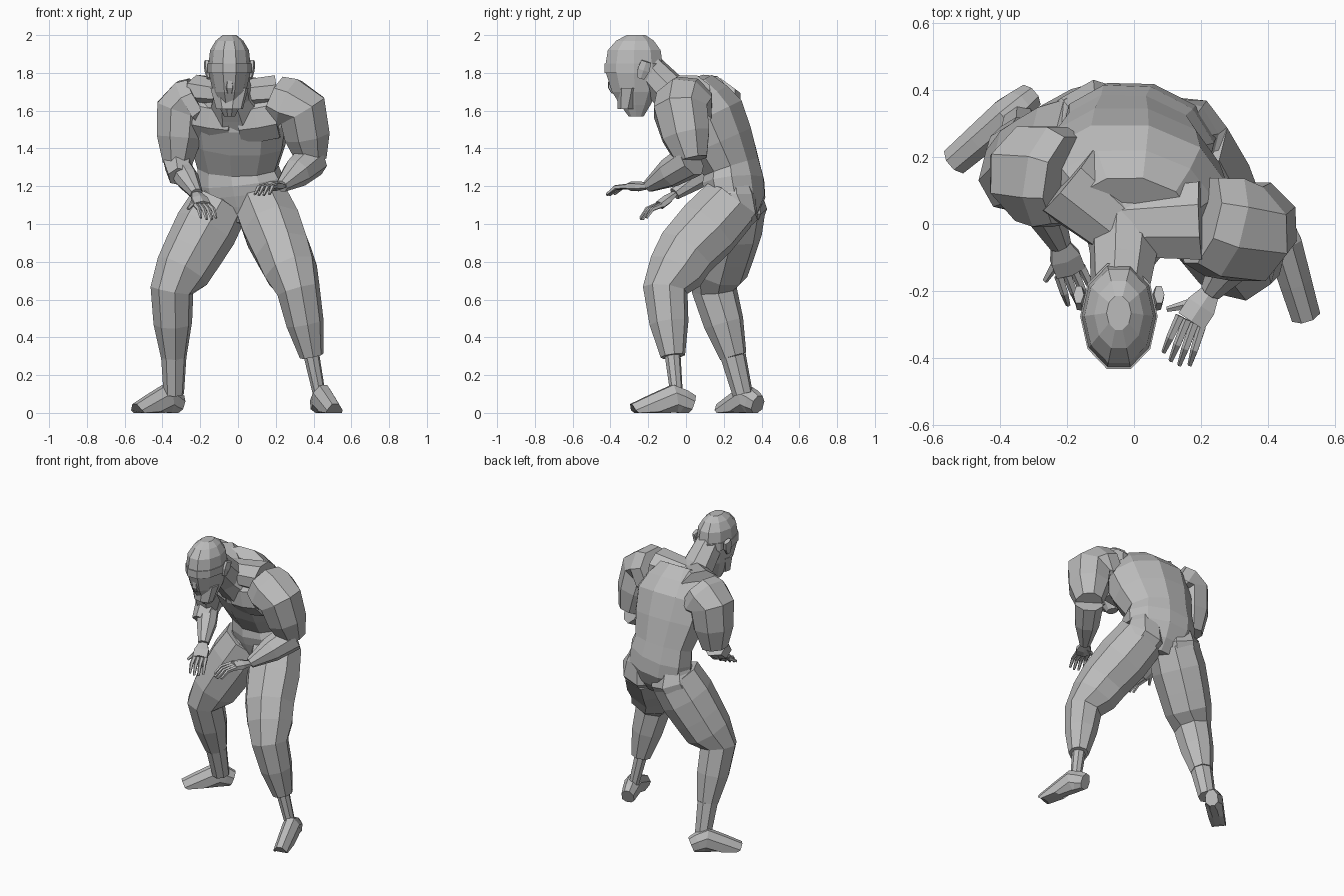
import bpy, bmesh, math
from mathutils import Vector

cube = bpy.data.objects.get("Cube")
if cube:
    bpy.data.objects.remove(cube, do_unlink=True)

UP = Vector((0, 0, 1))
FRONT_TO_BACK = Vector((0, 1, 0))
TWIST = Vector((1, -.25, 0))  # line from right hip to left hip

shade = (.5, .5, .5, 1)
grey = bpy.data.materials.new("plain grey")
grey.use_nodes = True
grey.diffuse_color = shade
grey.node_tree.nodes["Principled BSDF"].inputs["Base Color"].default_value = shade


def subdivide(joints, radii, swell, steps):
    """Put rings between the joints and let the flesh swell between them."""
    rings = []
    for i in range(len(joints) - 1):
        start, end = Vector(joints[i]), Vector(joints[i + 1])
        for step in range(steps):
            t = step / steps
            radius = radii[i] * (1 - t) + radii[i + 1] * t + swell * math.sin(math.pi * t)
            rings.append((start.lerp(end, t), radius))
    rings.append((Vector(joints[-1]), radii[-1]))
    return rings


def limb(name, joints, radii, across=TWIST, flat=1, swell=0, sides=8, steps=2,
         axis=None, on_floor=False):
    """Skin a faceted tube along the joints; flat scales its depth to its width."""
    bm = bmesh.new()
    path = subdivide(joints, radii, swell, steps)
    loops = []
    for i, (centre, radius) in enumerate(path):
        before, after = path[max(i - 1, 0)][0], path[min(i + 1, len(path) - 1)][0]
        along = (axis or after - before).normalized()
        wide = (across - along * across.dot(along)).normalized()
        deep = along.cross(wide) * flat
        loop = []
        for k in range(sides):
            angle = math.tau * (k + .5) / sides
            point = centre + (wide * math.cos(angle) + deep * math.sin(angle)) * radius * 1.05
            if on_floor:
                point.z = max(point.z, 0)
            loop.append(bm.verts.new(point))
        loops.append(loop)
    for low, high in zip(loops, loops[1:]):
        for k in range(sides):
            n = (k + 1) % sides
            bm.faces.new((low[k], low[n], high[n], high[k]))
    bm.faces.new(loops[0])
    bm.faces.new(loops[-1])
    bmesh.ops.recalc_face_normals(bm, faces=bm.faces)
    mesh = bpy.data.meshes.new(name)
    bm.to_mesh(mesh)
    bm.free()
    mesh.materials.append(grey)
    bpy.context.collection.objects.link(bpy.data.objects.new(name, mesh))


def hand(name, wrist, knuckles, tips):
    """Palm, four fanned and curled fingers, and a thumb."""
    across = (tips - wrist).cross(UP).normalized()
    if across.x < 0:
        across.negate()
    limb(name + "_palm", [wrist, knuckles], [.03, .05], across, flat=.5, swell=.01, sides=6)
    for i in range(4):
        spread = across * (i - 1.5) * .024
        start = knuckles + spread
        end = knuckles.lerp(tips, 1 - abs(i - 1.5) / 10) + spread * 1.2
        bend = start.lerp(end, .6) + UP * .02
        limb(f"{name}_finger_{i + 1}", [start, bend, end], [.014, .012, .007], across,
             sides=5, steps=1)
    root = wrist.lerp(knuckles, .3)
    limb(name + "_thumb", [root, knuckles - across * .08 - UP * .02], [.02, .008], across, sides=5)


def shoe(name, heel, toe):
    """Wedge-shaped shoe with a flat sole."""
    heel, toe = Vector(heel), Vector(toe)
    instep = heel.lerp(toe, .3) + UP * .05
    limb(name, [heel, instep, toe], [.04, .055, .045], (toe - heel).cross(UP).normalized(),
         flat=1.4, on_floor=True)


# Trunk, leaning forward with the left shoulder leading
limb("torso", [(.03, .24, 1), (.02, .26, 1.15), (0, .24, 1.3), (0, .12, 1.57), (0, .03, 1.73)],
     [.12, .22, .21, .27, .17], flat=.7, swell=.01, sides=10)
limb("neck", [(0, .05, 1.6), (-.03, -.08, 1.69), (-.04, -.2, 1.82)], [.16, .1, .085])

# Head, bowed over the chest
middle, depth = -.045, -.26
head_levels = [(1.57, .04), (1.63, .08), (1.7, .12), (1.82, .155), (1.92, .14), (1.97, .1), (2, .05)]
limb("head", [(middle, depth - radius / 10, z) for z, radius in head_levels],
     [radius for z, radius in head_levels], FRONT_TO_BACK, flat=.7, sides=10, steps=1, axis=UP)
limb("jaw", [(middle, depth - .05, 1.61), (middle, depth - .03, 1.72)], [.07, .1],
     TWIST, flat=.7, steps=1, axis=UP)
limb("brow_band", [(middle, depth - .015, 1.8), (middle, depth - .015, 1.85)], [.157, .157],
     FRONT_TO_BACK, flat=.7, sides=10, steps=1, axis=UP)
limb("nose", [(middle, depth - .12, 1.69), (middle, depth - .13, 1.72), (middle, depth - .14, 1.8)],
     [.015, .025, .012], sides=5, steps=1, axis=UP)
for side, sign in (("right", -1), ("left", 1)):
    ear_x = middle + sign * .11
    limb(side + "_ear", [(ear_x, -.24, 1.77), (ear_x + sign * .01, -.21, 1.86)], [.02, .03],
         FRONT_TO_BACK, flat=.5, swell=.01, sides=6)

# Arms, bent so the hands hang in front: joints and forearm thickness for each side
arms = {
    "left": ((.2, .01, 1.66), (.34, -.03, 1.6), (.39, .03, 1.34), (.23, -.2, 1.2),
             (.17, -.29, 1.2), (.12, -.42, 1.15), .09),
    "right": ((-.2, .13, 1.66), (-.3, .15, 1.6), (-.32, .15, 1.32), (-.22, -.06, 1.16),
              (-.19, -.14, 1.1), (-.15, -.24, 1.02), .06),
}
for side, joints in arms.items():
    shoulder, deltoid, elbow, wrist, knuckles, tips = map(Vector, joints[:-1])
    limb(side + "_trapezius", [(middle, 0, 1.68), shoulder + UP * .04], [.1, .12],
         FRONT_TO_BACK, flat=.75, sides=8)
    limb(side + "_pectoral", [(0, .02, 1.54), shoulder - UP * .08], [.11, .13],
         UP, flat=.9, swell=.01)
    limb(side + "_upper_arm", [shoulder, deltoid, elbow], [.135, .145, .085],
         FRONT_TO_BACK, flat=.95, swell=.015)
    limb(side + "_forearm", [elbow, wrist], [joints[-1], .033], UP, swell=.015)
    hand(side + "_hand", wrist, knuckles, tips)
limb("right_cuff", [(-.32, .14, 1.33), (-.31, .05, 1.25)], [.08, .06], sides=6)

# Legs in a wide staggered stance: joints, hem thickness and ankle thickness
legs = {
    "left": ((.13, .23, 1.1), (.24, 0, .85), (.32, -.11, .65), (.39, -.07, .3),
             (.43, -.05, .1), .06, .032),
    "right": ((-.1, .26, 1.1), (-.24, .2, .85), (-.35, .15, .65), (-.34, .25, .3),
              (-.34, .3, .1), .066, .052),
}
for side, joints in legs.items():
    hip, thigh, knee, hem, ankle, hem_size, ankle_size = joints
    limb(side + "_leg", [hip, thigh, knee, hem], [.15, .15, .11, hem_size], flat=1.05, swell=.01)
    seat = Vector(hip) + Vector((0, .02, 0))
    limb(side + "_buttock", [seat + UP * .12, seat, seat.lerp(Vector(thigh), .6)], [.09, .145, .13])
    limb(side + "_ankle", [hem, ankle], [ankle_size * 1.25, ankle_size])
shoe("left_shoe", (.42, .03, .04), (.51, -.27, -.01))
shoe("right_shoe", (-.31, .38, .04), (-.53, .19, -.01))
